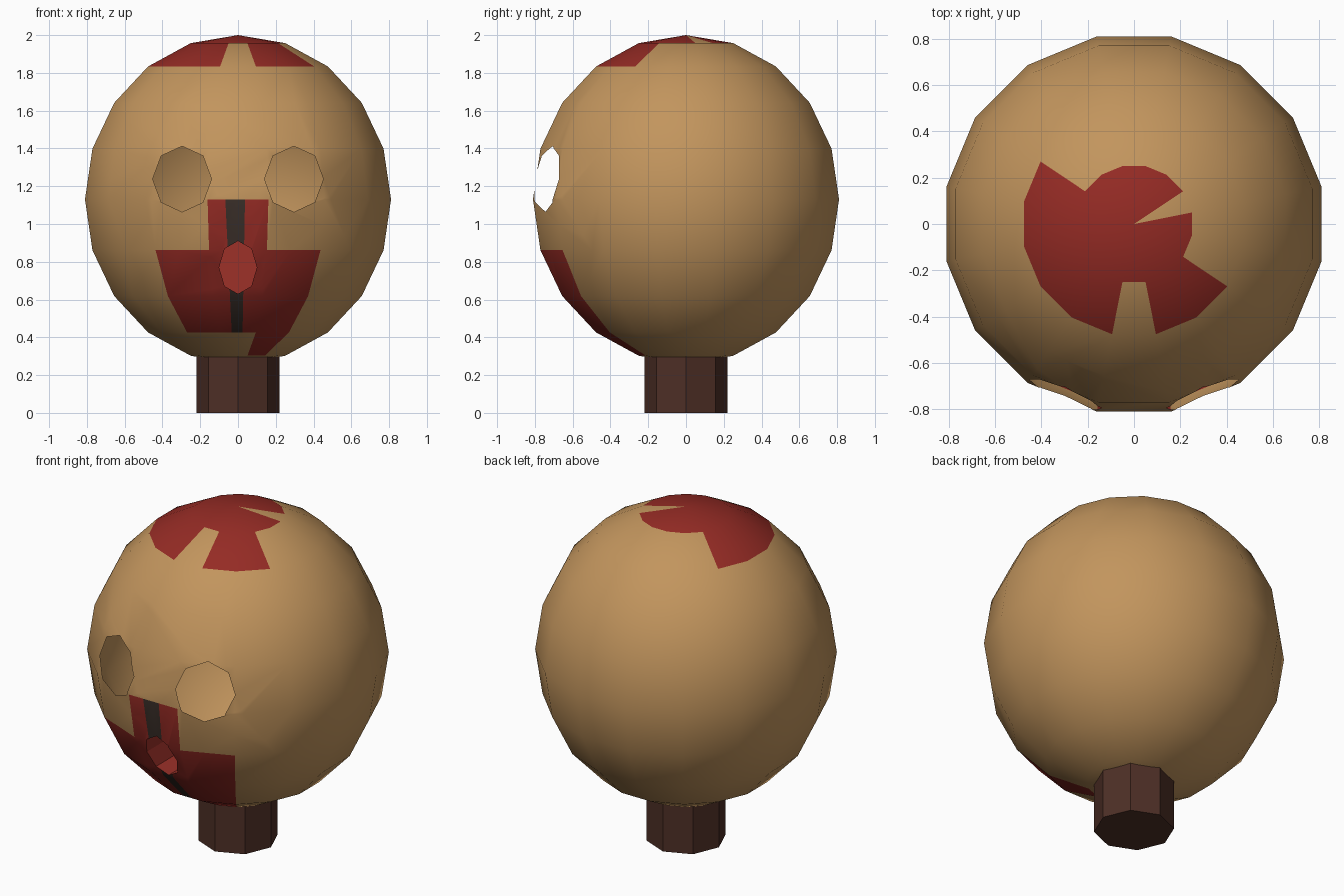
import bpy, bmesh, math
from mathutils import Vector, Matrix

if "Cube" in bpy.data.objects:
    bpy.data.objects.remove(bpy.data.objects["Cube"])


def material(name, rgb):
    m = bpy.data.materials.new(name)
    m.diffuse_color = (*rgb, 1)
    m.use_nodes = True
    m.node_tree.nodes["Principled BSDF"].inputs["Base Color"].default_value = m.diffuse_color
    return m


tan = material("tan", (0.54, 0.30, 0.11))
red = material("dark red", (0.30, 0.024, 0.018))
dark = material("charcoal", (0.042, 0.028, 0.022))
bright = material("mouth red", (0.34, 0.031, 0.022))
brown = material("dark brown", (0.075, 0.028, 0.019))
TAN, RED, DARK, BRIGHT = range(4)


def finish(bm, name, mats, smooth):
    bmesh.ops.recalc_face_normals(bm, faces=bm.faces[:])
    me = bpy.data.meshes.new(name)
    bm.to_mesh(me)
    bm.free()
    ob = bpy.data.objects.new(name, me)
    bpy.context.collection.objects.link(ob)
    for m in mats:
        me.materials.append(m)
    if smooth:
        bpy.context.view_layer.objects.active = ob
        ob.select_set(True)
        bpy.ops.object.shade_smooth_by_angle(angle=math.radians(30))
        ob.select_set(False)


# Head: hollow 16 x 10 sphere with a flat side to the front
bm = bmesh.new()
bmesh.ops.create_uvsphere(bm, u_segments=16, v_segments=10, radius=1)
bmesh.ops.transform(bm, verts=bm.verts[:],
                    matrix=Matrix.Translation((0, 0, 1.13))
                    @ Matrix.Diagonal((0.826, 0.826, 0.87, 1))
                    @ Matrix.Rotation(math.radians(11.25), 4, 'Z'))

# Red patches, chosen by ring (0 = top) and segment (0 = +x, 12 = front)
PATCH = {0: set(range(16)) - {1},
         1: {7, 8, 9, 10, 11, 13, 14},
         5: {12}, 6: {11, 12, 13}, 7: {11, 12, 13}, 8: {13}}
for f in bm.faces:
    lo = min(v.co.z for v in f.verts)
    hi = max(v.co.z for v in f.verts)
    mid = (math.acos(max(-1, min(1, (hi - 1.13) / 0.87)))
           + math.acos(max(-1, min(1, (lo - 1.13) / 0.87)))) / 2
    ring = int(mid / math.pi * 10)
    c = f.calc_center_median()
    seg = round(math.degrees(math.atan2(c.y, c.x)) / 22.5) % 16
    f.material_index = RED if seg in PATCH.get(ring, ()) else TAN


def bisect(faces, co, no):
    geom = list({e for f in faces for e in f.edges} | {v for f in faces for v in f.verts})
    bmesh.ops.bisect_plane(bm, geom=geom + faces, plane_co=co, plane_no=no, dist=1e-5)


# Dark stripe down the middle of the red face panel
def stripe_faces():
    return [f for f in bm.faces if f.material_index == RED
            and f.calc_center_median().y < 0
            and abs(f.calc_center_median().x) < 0.15
            and 0.42 < f.calc_center_median().z < 1.13]


for x0, x1 in ((-0.067, -0.033), (0.037, 0.024)):
    a, b = Vector((x0, 0, 1.13)), Vector((x1, 0, 0.42))
    d = b - a
    bisect(stripe_faces(), a, Vector((d.z, 0, -d.x)))
for f in stripe_faces():
    c = f.calc_center_median()
    if -0.067 + 0.048 * (1.13 - c.z) < c.x < 0.037 - 0.018 * (1.13 - c.z):
        f.material_index = DARK


# Octagonal openings, projected straight back from the front
def cut_hole(cx, cz, rx, rz):
    planes = []

    def inside():
        out = []
        for f in bm.faces:
            c = f.calc_center_median()
            xs = [v.co.x for v in f.verts]
            zs = [v.co.z for v in f.verts]
            if (c.y < -0.3 and max(xs) > cx - rx and min(xs) < cx + rx
                    and max(zs) > cz - rz and min(zs) < cz + rz
                    and all((c - p).dot(n) < 0 for p, n in planes)):
                out.append(f)
        return out

    pts = [Vector((cx + rx * math.cos(i * math.pi / 4), 0,
                   cz + rz * math.sin(i * math.pi / 4))) for i in range(8)]
    for i in range(8):
        d = pts[(i + 1) % 8] - pts[i]
        n = Vector((d.z, 0, -d.x)).normalized()
        bisect(inside(), pts[i], n)
        planes.append((pts[i], n))
    bmesh.ops.delete(bm, geom=inside(), context='FACES')


for s in (-1, 1):
    cut_hole(s * 0.296, 1.238, 0.156, 0.174)
cut_hole(0, 0.77, 0.1, 0.14)

# Mouth pit: walls running back to a flat floor
rim = [e for e in bm.edges if e.is_boundary
       and max(v.co.z for v in e.verts) < 0.95]
ext = bmesh.ops.extrude_edge_only(bm, edges=rim)["geom"]
for g in ext:
    if isinstance(g, bmesh.types.BMVert):
        g.co.y = -0.46
    elif isinstance(g, bmesh.types.BMFace):
        g.material_index = BRIGHT
back = [e for e in bm.edges if e.is_boundary
        and all(abs(v.co.y + 0.46) < 1e-4 and v.co.z < 0.95 for v in e.verts)]
for f in bmesh.ops.holes_fill(bm, edges=back, sides=0)["faces"]:
    f.material_index = BRIGHT
finish(bm, "head", (tan, red, dark, bright), True)

# Neck: flat-sided octagonal post
bm = bmesh.new()
bmesh.ops.create_cone(bm, cap_ends=True, segments=8, radius1=0.22, radius2=0.22, depth=0.3,
                      matrix=Matrix.Translation((0, 0, 0.15)))
finish(bm, "neck", (brown,), False)
